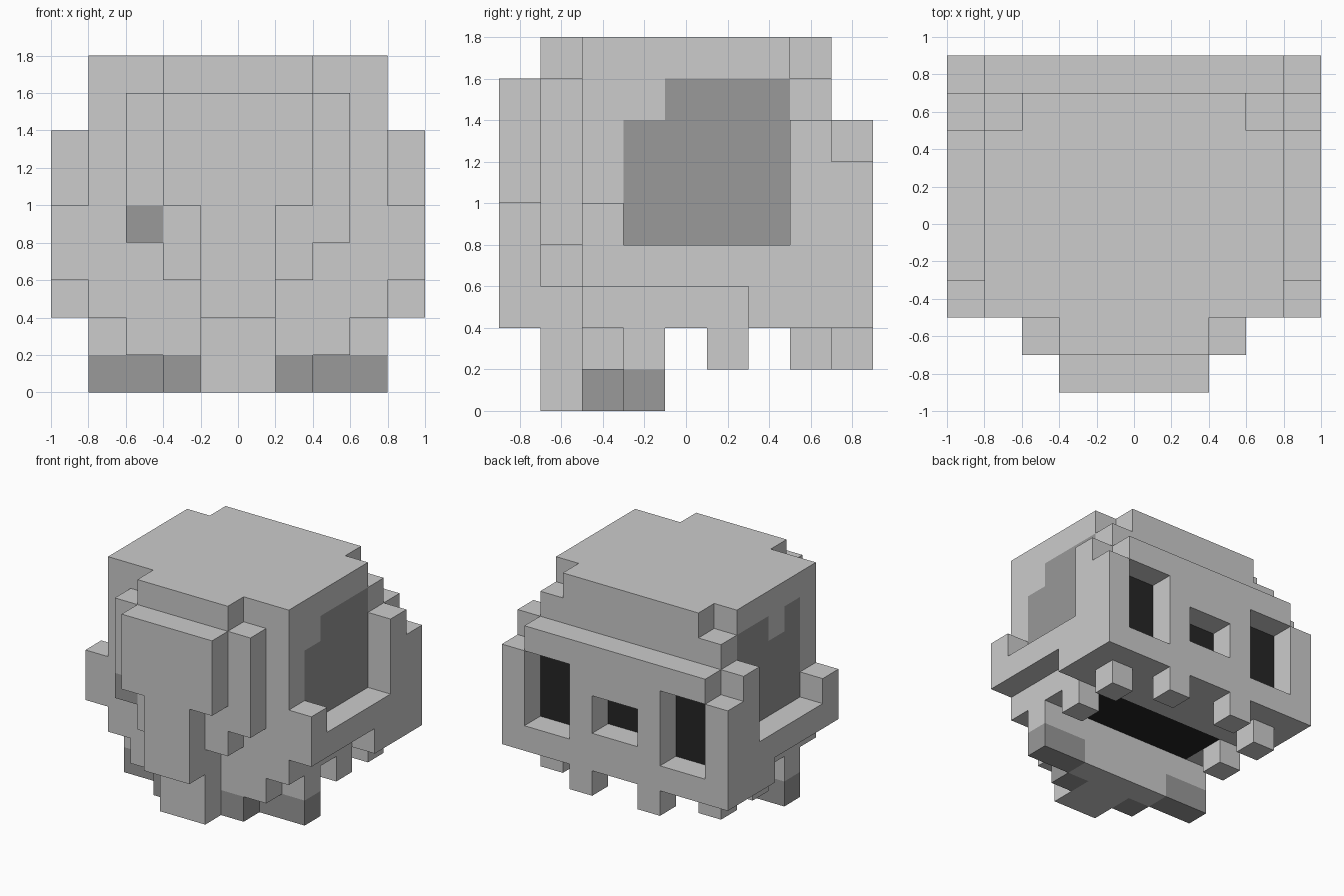
import bpy
import bmesh

cube = bpy.data.objects.get("Cube")
if cube:
    bpy.data.objects.remove(cube, do_unlink=True)

U = 0.1  # all block sizes below are in tenths of a unit


def material(name, value):
    mat = bpy.data.materials.new(name)
    mat.use_nodes = True
    col = (value, value, value, 1.0)
    mat.diffuse_color = col
    mat.node_tree.nodes["Principled BSDF"].inputs["Base Color"].default_value = col
    return mat


MATS = [material("light_grey", 0.604), material("dark_grey", 0.319),
        material("black", 0.0195)]
DARK, BLACK = 1, 2


def mirrored(*boxes):
    """Return each box together with its copy across x = 0."""
    return [b for x0, x1, *r in boxes for b in ((x0, x1, *r), (-x1, -x0, *r))]


def inside(p, b):
    return all(b[2 * i] <= p[i] <= b[2 * i + 1] for i in range(3))


def build(name, boxes, cuts=(), paint=()):
    """Merge blocks (x0, x1, y0, y1, z0, z1) into one clean shell.
    cuts are blocks taken away; paint holds (block, material index)."""
    every = list(boxes) + list(cuts) + [b for b, _ in paint]
    grid = [sorted({v for b in every for v in b[2 * i:2 * i + 2]}) for i in range(3)]

    def solid(c):
        if any(c[i] < 0 or c[i] >= len(grid[i]) - 1 for i in range(3)):
            return False
        p = [(grid[i][c[i]] + grid[i][c[i] + 1]) / 2 for i in range(3)]
        return any(inside(p, b) for b in boxes) and not any(inside(p, b) for b in cuts)

    bm = bmesh.new()
    verts = {}

    def vert(k):
        if k not in verts:
            verts[k] = bm.verts.new([grid[i][k[i]] * U for i in range(3)])
        return verts[k]

    cells = [(i, j, k) for i in range(len(grid[0]) - 1)
             for j in range(len(grid[1]) - 1) for k in range(len(grid[2]) - 1)]
    for c in cells:
        if not solid(c):
            continue
        for axis in range(3):
            for side in (0, 1):
                n = list(c)
                n[axis] += 2 * side - 1
                if solid(n):
                    continue
                # Outer face of this cell, wound to point outward
                a, b = (axis + 1) % 3, (axis + 2) % 3
                ring = []
                for da, db in ((0, 0), (1, 0), (1, 1), (0, 1)):
                    k = list(c)
                    k[axis] += side
                    k[a] += da
                    k[b] += db
                    ring.append(vert(tuple(k)))
                face = bm.faces.new(ring if side else ring[::-1])
                mid = face.calc_center_median() / U
                mid = [round(v, 3) for v in mid]
                for block, index in paint:
                    if inside(mid, block):
                        face.material_index = index
    mesh = bpy.data.meshes.new(name)
    bm.to_mesh(mesh)
    bm.free()
    for m in MATS:
        mesh.materials.append(m)
    obj = bpy.data.objects.new(name, mesh)
    bpy.context.collection.objects.link(obj)
    return obj


# Sockets in the rear face plate
eyes = mirrored((4, 8, 7, 9, 6, 12))
nose = (-2, 2, 7, 9, 7, 10)

# Cranium: black socket floors, black mouth opening and dark side patches
build("cranium",
      [(-8, 8, -5, 5, 4, 18), (-8, 8, 5, 7, 4, 16), (-6, 6, 5, 7, 16, 18),
       (-4, 4, -7, -5, 16, 18)],
      paint=[((x0, x1, 7, 7, z0, z1), BLACK) for x0, x1, _, _, z0, z1 in eyes + [nose]]
      + [((-6, 6, -1, 3, 4, 4), BLACK),
         ((8, 8, -3, 5, 8, 14), DARK), ((8, 8, -1, 5, 14, 16), DARK),
         ((-8, -8, -3, 5, 8, 14), DARK), ((-8, -8, 1, 5, 14, 16), DARK),
         ((-8, -8, -3, -1, 14, 16), DARK)])

# Face plate with cheek guards wrapping round both sides
build("face_plate",
      [(-8, 8, 7, 9, 4, 14)]
      + mirrored((8, 10, 7, 9, 4, 12), (8, 10, 5, 7, 4, 14), (8, 10, 3, 5, 4, 8),
                 (8, 10, -3, 3, 6, 8), (8, 10, -5, -3, 6, 10)),
      cuts=eyes + [nose])

# Upper teeth
for label, block in (("side_tooth", (6, 8, 1, 3, 2, 4)),
                     ("corner_tooth", (6, 8, 5, 7, 2, 4)),
                     ("middle_tooth", (2, 4, 7, 9, 2, 4))):
    for side, b in zip(("left", "right"), mirrored(block)):
        build(f"{label}_{side}", [b])

# Stepped lower jaw with dark feet
build("jaw",
      [(-8, 8, -3, -1, 0, 4), (-6, 6, -5, -3, 2, 4), (-4, 4, -5, -3, 0, 2)],
      paint=[(b, DARK) for b in mirrored((4, 8, -3, -1, 0, 2), (2, 4, -5, -3, 0, 2))])

# Inner front panel tapering to the ground, with one dark block
build("front_panel",
      [(-6, 6, -7, -5, 8, 16), (-4, 4, -7, -5, 6, 8), (-2, 2, -7, -5, 0, 6)],
      paint=[((-6, -4, -7, -5, 8, 10), DARK)])

# Outer front flap
build("front_flap", [(-4, 4, -9, -7, 10, 16), (-2, 2, -9, -7, 4, 10)])
